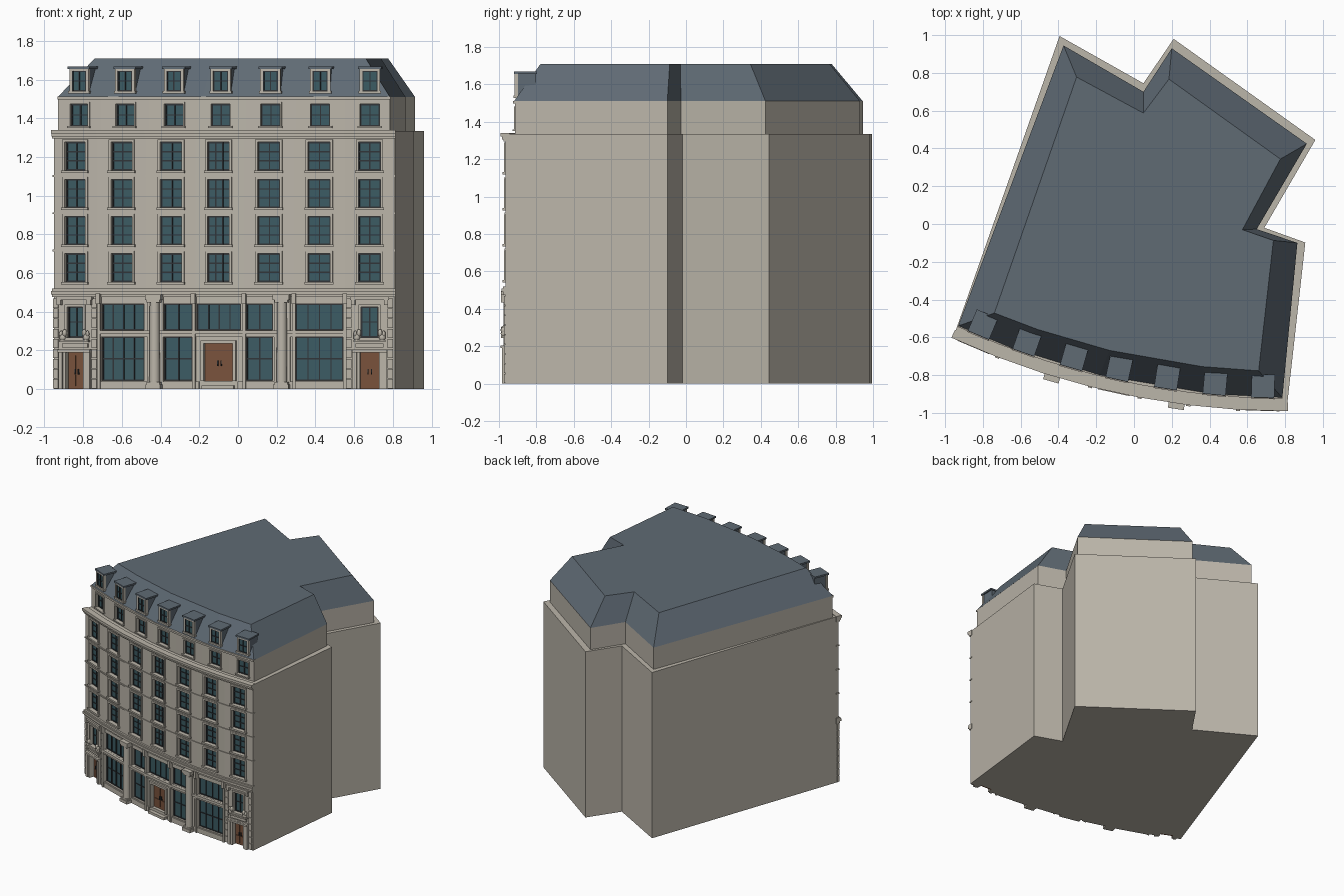
import bpy, bmesh, math
from mathutils import Matrix, Vector

if "Cube" in bpy.data.objects:
    bpy.data.objects.remove(bpy.data.objects["Cube"])

def mat(name, r, g, b):
    m = bpy.data.materials.new(name)
    m.diffuse_color = (r, g, b, 1)
    m.use_nodes = True
    m.node_tree.nodes["Principled BSDF"].inputs["Base Color"].default_value = m.diffuse_color
    return m

STONE = mat("stone", .50, .465, .40)
SLATE = mat("slate", .115, .145, .175)
GLASS = mat("glass", .045, .105, .125)
DARK = mat("dark_metal", .03, .035, .04)
WOOD = mat("wood", .19, .085, .045)

# Curved street front: an arc, faceted one flat per bay
CX, CY, R = .81, 3.26, 4.225
EDGES = [-.95, -.725, -.475, -.22, .03, .29, .55, .81]
BAYS = [-.84, -.60, -.345, -.10, .16, .42, .68]

def arc(x, d=0):
    s = (x - CX) / R
    return (CX + (R + d) * s, CY - (R + d) * math.sqrt(1 - s * s))

def frame(x):
    i = max(k for k in range(7) if x >= EDGES[k] or k == 0)
    a, b = Vector(arc(EDGES[i])), Vector(arc(EDGES[i + 1]))
    p = a + (b - a) * ((x - a.x) / (b.x - a.x))
    t = (b - a).normalized()
    return Matrix.Translation((p.x, p.y, 0)) @ Matrix.Rotation(math.atan2(t.y, t.x), 4, 'Z')

parts = {}

def part(name, material):
    return parts.setdefault(name, (bmesh.new(), material))[0]

def box(name, material, x, w, z0, z1, d0, d1, off=0):
    """Box on the front: d is the distance outward from the wall."""
    m = frame(x) @ Matrix.Translation((off, -(d0 + d1) / 2, (z0 + z1) / 2)) \
        @ Matrix.Diagonal((w, abs(d1 - d0), z1 - z0, 1))
    bmesh.ops.create_cube(part(name, material), size=1, matrix=m)

def loft(name, material, rings):
    bm = part(name, material)
    vs = [[bm.verts.new((x, y, z)) for x, y in pts] for pts, z in rings]
    n = len(vs[0])
    for lo, hi in zip(vs, vs[1:]):
        for i in range(n):
            bm.faces.new((lo[i], lo[(i + 1) % n], hi[(i + 1) % n], hi[i]))
    bm.faces.new(vs[0])
    bm.faces.new(vs[-1])

def band(name, z0, z1, d1, d0=-.02, xa=-.956, xb=.815):
    xs = [xa] + [e for e in EDGES if xa + .01 < e < xb - .01] + [xb]
    ring = [arc(x, d1) for x in xs] + [arc(x, d0) for x in reversed(xs)]
    loft(name, STONE, [(ring, z0), (ring, z1)])

def surround(x, z0, z1, w, d, t=.013, p=.009):
    for s in (-1, 1):
        box("window_surrounds", STONE, x, t, z0, z1, d - .004, d + p, s * (w + t) / 2)
    box("window_surrounds", STONE, x, w + 2 * t, z1, z1 + t, d - .004, d + p)
    box("window_sills", STONE, x, w + 2.6 * t, z0 - t, z0, d - .004, d + p + .008)

def glazing(x, z0, z1, w, d, cols=2, rows=2, cut="cut_body", depth=.028):
    if cut:
        box(cut, STONE, x, w, z0, z1, d - depth, d + .05)
    g = d - depth + .008
    box("window_glass", GLASS, x, w, z0, z1, d - depth - .002, g)
    bar = .006
    for i in range(cols + 1):
        box("window_bars", DARK, x, bar, z0, z1, g - .002, g + .006, (w - bar) * (i / cols - .5))
    for j in range(rows + 1):
        z = z0 + (z1 - z0 - bar) * j / rows
        box("window_bars", DARK, x, w, z, z + bar, g - .002, g + .005)

def door(x, w, z0, z1):
    box("cut_body", STONE, x, w, z0, z1, -.035, .05)
    box("doors", WOOD, x, w, z0, z1, -.037, -.025)
    for s in (-1, 1):
        for a, b in ((.08, .38), (.46, .92)):
            h = z1 - z0
            box("doors", WOOD, x, w * .34, z0 + a * h, z0 + b * h, -.026, -.02, s * w * .24)
        box("door_handles", DARK, x, .005, z0 + .4 * (z1 - z0), z0 + .55 * (z1 - z0), -.026, -.014, s * .009)
        box("door_frames", STONE, x, .016, z0, z1 + .016, -.01, .014, s * (w / 2 + .008))
    box("door_frames", STONE, x, w, z1, z1 + .016, -.01, .014)

# Building mass: main block, set-back attic storey, mansard roof
back = [(-.394, .995), (.05, .745), (.21, .98), (.96, .445), (.69, -.02), (.907, -.098)]
back_in = [(-.373, .945), (.05, .70), (.20, .93), (.915, .425), (.65, -.027), (.865, -.10)]
back_top = [(-.304, .778), (.05, .587), (.185, .767), (.775, .344), (.574, -.03), (.738, -.087)]
body = back + [arc(x) for x in reversed(EDGES)]
loft("main_block", STONE, [(body, 0), (body, 1.335)])
attic = back_in + [arc(x, -.05) for x in [.785] + EDGES[-2::-1]]
loft("attic_storey", STONE, [(attic, 1.33), (attic, 1.51)])
T = (1, .786, .436, .164, 0)
eave = back_in + [arc(-.95 + 1.735 * t, -.045) for t in T]
ridge = back_top + [arc(-.81 + 1.463 * t, -.185) for t in T]
loft("mansard_roof", SLATE, [(eave, 1.51), (ridge, 1.71)])

# Upper floors: four rows of windows, attic windows and dormers
for x in BAYS:
    for k in range(4):
        z = .555 + .192 * k
        glazing(x, z, z + .145, .115, 0, 3 if x == -.10 else 2, 3)
        surround(x, z, z + .145, .115, 0)
    glazing(x, 1.36, 1.473, .10, -.05, 2, 2, "cut_attic")
    surround(x, 1.36, 1.473, .10, -.05, .01, .007)
    box("dormers", SLATE, x, .10, 1.52, 1.66, -.16, -.06)
    box("dormer_caps", SLATE, x, .122, 1.655, 1.668, -.165, -.042)
    glazing(x, 1.54, 1.645, .078, -.04, 2, 2, None, .022)
    for s in (-1, 1):
        box("dormer_frames", STONE, x, .014, 1.53, 1.656, -.065, -.046, s * .046)
    box("dormer_frames", STONE, x, .106, 1.645, 1.656, -.065, -.046)
    box("dormer_frames", STONE, x, .116, 1.527, 1.541, -.07, -.04)

# Horizontal mouldings
for z0, z1, d in ((.475, .49, .012), (.49, .508, .022), (.508, .52, .014),
                  (1.295, 1.306, .01), (1.306, 1.32, .018), (1.32, 1.34, .026)):
    band("cornices", z0, z1, d)
for z in (.712, .904, 1.096):
    band("string_courses", z, z + .01, .006)
band("attic_cornice", 1.497, 1.512, -.04, -.07, -.95, .787)

# Shopfront: big panes, transom beam, plinth, central doors
for x0, x1, c in ((-.71, -.482, 4), (-.385, -.236, 2), (.042, .178, 2), (.30, .54, 4)):
    xm, w = (x0 + x1) / 2, (x1 - x0) * 1.02
    glazing(xm, .045, .27, w, 0, c, 2)
    glazing(xm, .305, .44, w, 0, c, 1)
glazing(-.10, .305, .44, .232, 0, 4, 1)
door(-.10, .155, .042, .235)
box("door_steps", STONE, -.10, .17, 0, .02, -.01, .03)
band("transom_beam", .27, .284, .012, xa=-.715, xb=.55)
band("transom_beam", .284, .304, .02, xa=-.715, xb=.55)
band("plinth", 0, .04, .01, xa=-.715, xb=-.20)
band("plinth", 0, .04, .01, xa=0, xb=.55)
for x in (-.715, -.225, .034, .29, .552):
    box("shop_pilasters", STONE, x, .016, 0, .48, -.01, .018)
    box("shop_brackets", STONE, x, .022, .44, .495, -.01, .032)

# Round columns with square bases and capitals
for x in (-.425, .23):
    box("column_piers", STONE, x, .084, 0, .48, -.01, .012)
    for z0, z1, w in ((0, .025, .08), (.025, .036, .07), (.448, .462, .07), (.462, .49, .085)):
        box("column_blocks", STONE, x, w, z0, z1, 0, .056 if w > .075 else .05)
    bmesh.ops.create_cone(part("columns", STONE), cap_ends=True, segments=16, radius1=.028,
                          radius2=.025, depth=.42,
                          matrix=frame(x) @ Matrix.Translation((0, -.022, .242)))

# End bays: doorway, plaque, window with carved supporters, block piers
for x in (-.84, .68):
    door(x, .098, 0, .19)
    for s in (-1, 1):
        box("door_pilasters", STONE, x, .022, 0, .195, -.01, .02, s * .077)
        for k in range(9):
            box("block_piers", STONE, x, .028, .004 + k * .052, .052 + k * .052, -.01, .008, s * .108)
        box("end_brackets", STONE, x, .022, .435, .478, -.01, .026, s * .085)
        for dx, dz, r, h in ((.066, .268, .018, .02), (.055, .29, .012, .02), (.074, .285, .009, .018)):
            bmesh.ops.create_uvsphere(
                part("carved_supporters", STONE), u_segments=10, v_segments=6, radius=1,
                matrix=frame(x) @ Matrix.Translation((s * dx, -.014, dz)) @ Matrix.Diagonal((r, .014, h, 1)))
    box("door_hoods", STONE, x, .18, .19, .204, -.01, .028)
    box("plaques", STONE, x, .145, .216, .236, -.01, .01)
    box("end_ledges", STONE, x, .165, .243, .254, -.01, .026)
    glazing(x, .268, .425, .088, 0, 2, 2)
    surround(x, .268, .425, .088, 0)
    box("end_hoods", STONE, x, .2, .46, .478, -.01, .024)

# Turn the collected parts into objects
objs = {}
for name, (bm, material) in parts.items():
    bmesh.ops.recalc_face_normals(bm, faces=bm.faces)
    me = bpy.data.meshes.new(name)
    bm.to_mesh(me)
    bm.free()
    me.materials.append(material)
    objs[name] = bpy.data.objects.new(name, me)
    bpy.context.collection.objects.link(objs[name])
for name in ("columns", "carved_supporters"):
    for p in objs[name].data.polygons:
        p.use_smooth = len(p.vertices) < 5

# Cut the window and door openings
for target, cut in (("main_block", "cut_body"), ("attic_storey", "cut_attic")):
    ob, cutter = objs[target], objs[cut]
    cutter.hide_render = True
    mod = ob.modifiers.new("openings", 'BOOLEAN')
    mod.operation, mod.solver, mod.object = 'DIFFERENCE', 'EXACT', cutter
    dg = bpy.context.evaluated_depsgraph_get()
    me = bpy.data.meshes.new_from_object(ob.evaluated_get(dg))
    ob.modifiers.clear()
    ob.data = me
    bpy.data.objects.remove(cutter)
